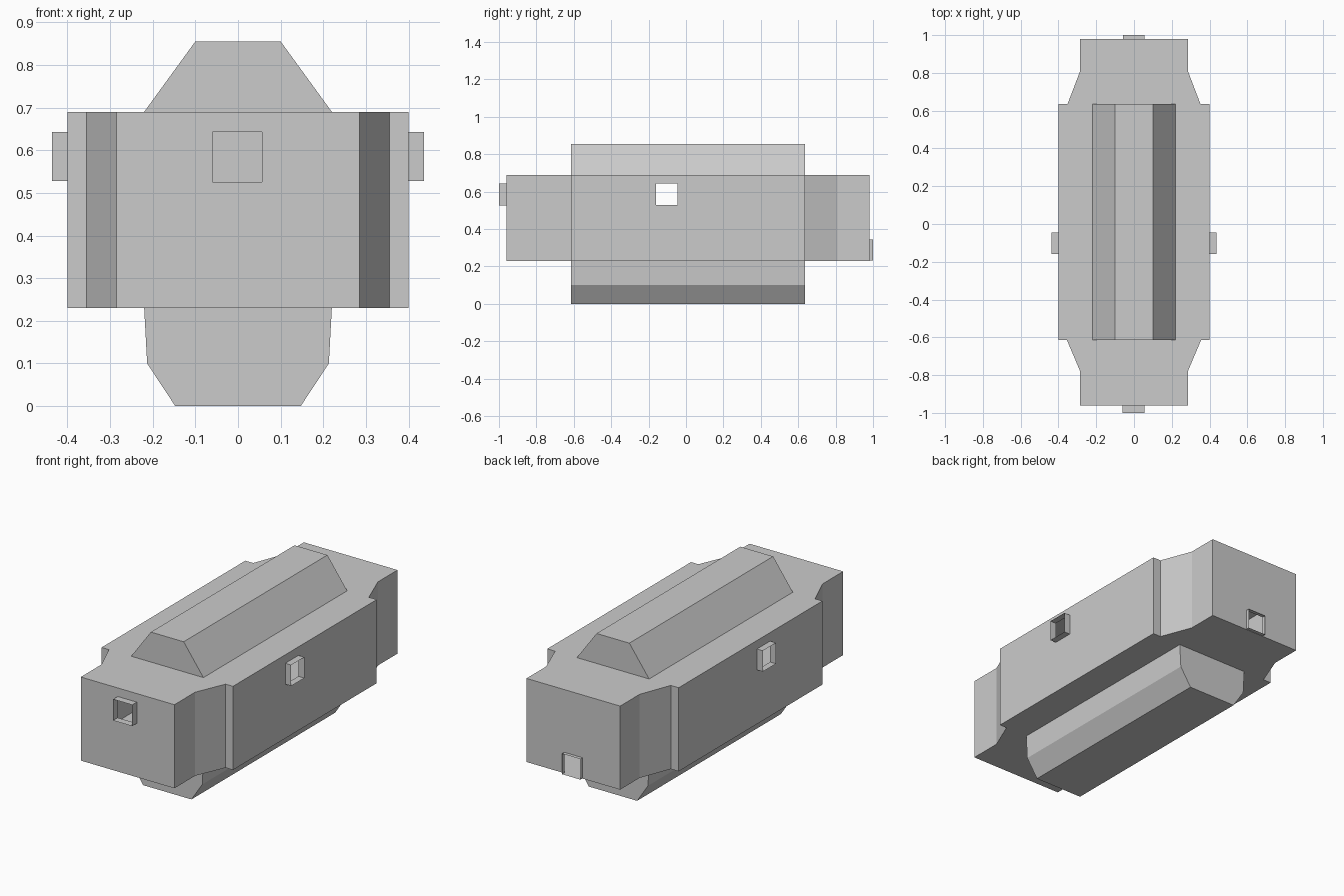
import bpy, bmesh
from mathutils import Vector

if "Cube" in bpy.data.objects:
    bpy.data.objects.remove(bpy.data.objects["Cube"])

FRONT, BACK = -0.615, 0.635      # ends of the wide middle section
LOW, HIGH = 0.23, 0.69           # floor and deck of the hull


def mirrored(half):
    """Close a right-hand outline by reflecting it across x = 0."""
    return half + [(-x, v) for x, v in reversed(half)]


def prism(points, offset):
    """Extrude a planar outline; returns the bmesh and the starting face."""
    bm = bmesh.new()
    start = bm.faces.new([bm.verts.new(p) for p in points])
    end = bmesh.ops.extrude_face_region(bm, geom=[start], use_keep_orig=True)["geom"]
    bmesh.ops.translate(bm, vec=offset, verts=[g for g in end if isinstance(g, bmesh.types.BMVert)])
    bmesh.ops.recalc_face_normals(bm, faces=bm.faces)
    return bm


def finish(bm, name):
    mesh = bpy.data.meshes.new(name)
    bm.to_mesh(mesh)
    bm.free()
    bpy.context.collection.objects.link(bpy.data.objects.new(name, mesh))


def add_port(bm, normal, across, z_range, depth):
    """Cut a rectangular opening in the outermost wall and extrude a thin collar."""
    normal = Vector(normal)
    axis = 1 if abs(normal.x) > 0.5 else 0
    walls = [f for f in bm.faces if f.normal.dot(normal) > 0.99]
    wall = max(walls, key=lambda f: (round(f.calc_center_median().dot(normal), 4), f.calc_area()))
    bmesh.ops.inset_individual(bm, faces=[wall], thickness=0.02)
    centre = wall.calc_center_median()
    for v in wall.verts:
        v.co[axis] = across[int(v.co[axis] > centre[axis])]
        v.co.z = z_range[int(v.co.z > centre.z)]
    cap = bmesh.ops.extrude_discrete_faces(bm, faces=[wall])["faces"][0]
    bmesh.ops.translate(bm, vec=normal * depth, verts=cap.verts)
    bmesh.ops.delete(bm, geom=[cap], context="FACES_ONLY")
    bm.normal_update()


# Hollow hull with stepped, tapered ends
plan = mirrored([(0.285, -0.96), (0.285, -0.78), (0.355, FRONT), (0.40, FRONT),
                 (0.40, BACK), (0.352, BACK), (0.285, 0.81), (0.285, 0.98)])
hull = prism([(x, y, LOW) for x, y in plan], (0, 0, HIGH - LOW))

# Open ports: both sides, front, and low on the back
for side in (1, -1):
    add_port(hull, (side, 0, 0), (-0.16, -0.046), (0.528, 0.643), 0.036)
add_port(hull, (0, -1, 0), (-0.06, 0.056), (0.526, 0.643), 0.04)
add_port(hull, (0, 1, 0), (-0.057, 0.055), (LOW + 0.002, 0.345), 0.02)
finish(hull, "hull")

# Roof ridge and keel, left open where they meet the hull
for name, half, joint in (
        ("roof_ridge", [(0.22, HIGH), (0.10, 0.855)], HIGH),
        ("keel", [(0.147, 0.0), (0.213, 0.10), (0.22, LOW)], LOW)):
    part = prism([(x, FRONT, z) for x, z in mirrored(half)], (0, BACK - FRONT, 0))
    seam = [f for f in part.faces if all(abs(v.co.z - joint) < 1e-5 for v in f.verts)]
    bmesh.ops.delete(part, geom=seam, context="FACES_ONLY")
    finish(part, name)
